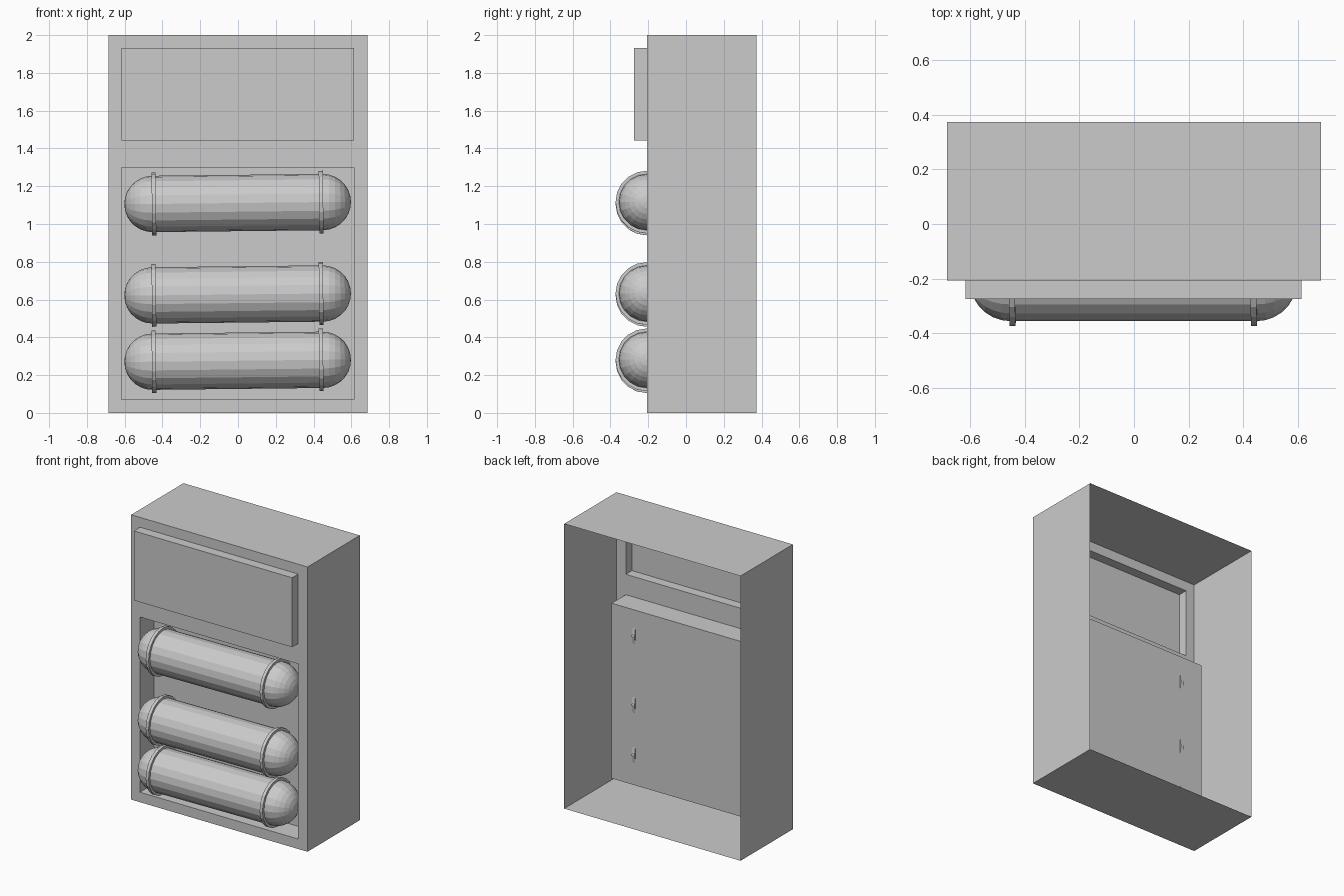
import bpy, bmesh, math
from mathutils import Matrix, Vector

cube = bpy.data.objects.get("Cube")
if cube:
    bpy.data.objects.remove(cube, do_unlink=True)

grey = bpy.data.materials.new("plain_grey")
grey.use_nodes = True
grey.diffuse_color = (0.6, 0.6, 0.6, 1)
grey.node_tree.nodes["Principled BSDF"].inputs["Base Color"].default_value = grey.diffuse_color


def finish(name, bm):
    mesh = bpy.data.meshes.new(name)
    bm.to_mesh(mesh)
    bm.free()
    mesh.materials.append(grey)
    obj = bpy.data.objects.new(name, mesh)
    bpy.context.collection.objects.link(obj)
    return obj


def pull(bm, edges, depth, cap):
    """Extrude an edge loop along y and optionally close its far end."""
    new = bmesh.ops.extrude_edge_only(bm, edges=edges)["geom"]
    verts = [g for g in new if isinstance(g, bmesh.types.BMVert)]
    bmesh.ops.translate(bm, verts=verts, vec=(0, depth, 0))
    if cap:
        rim = [e for e in new if isinstance(e, bmesh.types.BMEdge)
               and all(v in verts for v in e.verts)]
        bmesh.ops.edgeloop_fill(bm, edges=rim)


# Cabinet: front sheet with a recess and a raised panel, open at the back
FRONT, BACK = -0.207, 0.373
xs = (-0.685, -0.617, 0.613, 0.685)
zs = (0, 0.07, 1.3, 1.443, 1.931, 2)
bm = bmesh.new()
grid = [[bm.verts.new((x, FRONT, z)) for x in xs] for z in zs]
cells = {}
for j in range(len(zs) - 1):
    for i in range(len(xs) - 1):
        cells[i, j] = bm.faces.new((grid[j][i], grid[j][i + 1],
                                    grid[j + 1][i + 1], grid[j + 1][i]))
outline = [e for e in bm.edges if e.is_boundary]
recess, panel = list(cells[1, 1].edges), list(cells[1, 3].edges)
bmesh.ops.delete(bm, geom=[cells[1, 1], cells[1, 3]], context="FACES_ONLY")
pull(bm, outline, BACK - FRONT, False)
pull(bm, recess, 0.157, True)
pull(bm, panel, -0.068, True)
bmesh.ops.recalc_face_normals(bm, faces=bm.faces[:])
top = max(bm.faces, key=lambda f: f.calc_center_median().z)
if top.normal.z < 0:
    bmesh.ops.reverse_faces(bm, faces=bm.faces[:])
finish("cabinet", bm)


def lathe(name, profile, location, closed=False, sides=20):
    """Turn an (x, radius) profile around the x axis."""
    bm = bmesh.new()
    verts = [bm.verts.new((x, 0, r)) for x, r in profile]
    edges = [bm.edges.new(pair) for pair in zip(verts, verts[1:])]
    if closed:
        edges.append(bm.edges.new((verts[-1], verts[0])))
    bmesh.ops.spin(bm, geom=verts + edges, cent=(0, 0, 0), axis=(1, 0, 0),
                   angle=math.tau, steps=sides)
    bmesh.ops.remove_doubles(bm, verts=bm.verts[:], dist=0.0005)
    bmesh.ops.recalc_face_normals(bm, faces=bm.faces[:])
    bm.transform(Matrix.Translation(Vector(location)) @ Matrix.Rotation(-TILT, 4, "Y"))
    return finish(name, bm)


# Three round-ended tanks, each with a hoop near both ends
TILT = 0.011
RADIUS, HALF, STEPS = 0.149, 0.451, 7
arc = [(HALF + RADIUS * math.cos(a), RADIUS * math.sin(a))
       for a in (math.pi / 2 * k / STEPS for k in range(STEPS + 1))]
tank = [(-x, r) for x, r in arc] + arc[::-1]
hoop = [(-0.011, 0.145), (0.011, 0.145), (0.011, 0.166), (-0.011, 0.166)]
for label, z in (("lower", 0.276), ("middle", 0.627), ("upper", 1.111)):
    lathe(label + "_tank", tank, (-0.002, FRONT, z))
    for side, x in (("right", -0.445), ("left", 0.44)):
        lathe(f"{label}_{side}_hoop", hoop, (x, FRONT, z + x * TILT), closed=True)
